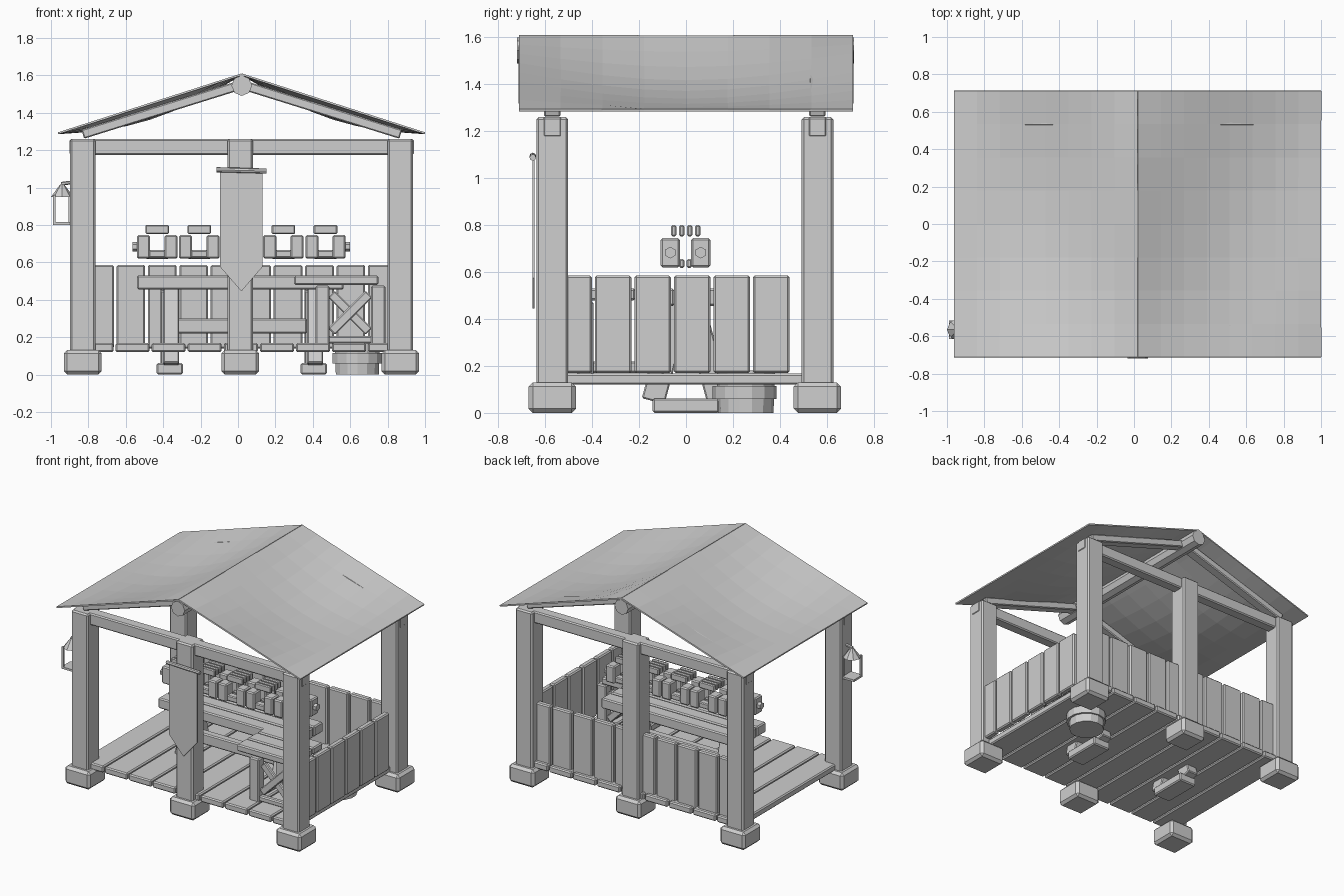
import bpy, bmesh, math
from mathutils import Vector, Matrix

old = bpy.data.objects.get("Cube")
if old:
    bpy.data.objects.remove(old, do_unlink=True)

grey = bpy.data.materials.new("plain grey")
grey.use_nodes = True
COLOUR = (0.62, 0.62, 0.62, 1)
grey.diffuse_color = COLOUR
grey.node_tree.nodes["Principled BSDF"].inputs["Base Color"].default_value = COLOUR


def finish(name, bm):
    mesh = bpy.data.meshes.new(name)
    bmesh.ops.recalc_face_normals(bm, faces=bm.faces)
    bm.to_mesh(mesh)
    bm.free()
    mesh.materials.append(grey)
    obj = bpy.data.objects.new(name, mesh)
    bpy.context.collection.objects.link(obj)
    return obj


def box(name, x, y, z, bevel=0.008, matrix=None):
    """Bevelled box from (min, max) ranges."""
    bm = bmesh.new()
    bmesh.ops.create_cube(bm, size=1)
    for v in bm.verts:
        v.co = Vector([r[0] + (c + 0.5) * (r[1] - r[0]) for c, r in zip(v.co, (x, y, z))])
    if bevel:
        bmesh.ops.bevel(bm, geom=bm.edges[:], offset=bevel, segments=1, affect='EDGES')
    if matrix:
        bm.transform(matrix)
    return finish(name, bm)


def beam(name, a, b, width, depth, side=Vector((0, 1, 0)), bevel=0.006):
    """Box running from a to b; width lies along side, depth across it."""
    a, b = Vector(a), Vector(b)
    along = (b - a).normalized()
    across = along.cross(side).normalized()
    m = Matrix((side, across, along)).transposed().to_4x4()
    m.translation = (a + b) / 2
    h = (b - a).length / 2
    return box(name, (-width / 2, width / 2), (-depth / 2, depth / 2), (-h, h), bevel, m)


def rod(name, a, b, r, sides=8, r2=None):
    a, b = Vector(a), Vector(b)
    bm = bmesh.new()
    bmesh.ops.create_cone(bm, cap_ends=True, segments=sides, radius1=r,
                          radius2=r if r2 is None else r2, depth=(b - a).length)
    m = (b - a).to_track_quat('Z', 'Y').to_matrix().to_4x4()
    m.translation = (a + b) / 2
    bm.transform(m)
    return finish(name, bm)


def around(c, half):
    return (c - half, c + half)


# Posts on footing blocks
for y in (-0.57, 0.56):
    for x in (-0.83, 0.012, 0.868):
        box("footing", around(x, 0.101), around(y, 0.101), (0, 0.13), 0.018)
        box("post", around(x, 0.068), around(y, 0.068), (0.12, 1.26), 0.01)
    box("cross_beam", (-0.9, 0.94), around(y, 0.04), (1.175, 1.26))
    # Gable rafters
    for end in (-0.83, 0.87):
        beam("rafter", (end, y, 1.285), (0.02, y, 1.55), 0.07, 0.05)

# Ridge log
rod("ridge_log", (0.02, -0.72, 1.545), (0.02, 0.715, 1.545), 0.055)

# Sagging roof sheets
for eave in (-0.962, 1.0):
    bm = bmesh.new()
    bmesh.ops.create_grid(bm, x_segments=8, y_segments=8, size=0.5)
    for v in bm.verts:
        u, w = v.co.x + 0.5, v.co.y
        sag = 0.08 * math.sin(math.pi * u) * math.cos(math.pi * w)
        v.co = (0.02 + u * (eave - 0.02), w * 1.425, 1.605 - 0.315 * u - sag)
    sheet = finish("roof_sheet", bm)
    solid = sheet.modifiers.new("thickness", 'SOLIDIFY')
    solid.thickness = 0.01
    solid.offset = 0

# Floor planks
for i in range(9):
    box("floor_plank", around(-0.757 + i * 0.193, 0.091), (-0.6, 0.6), (0.12, 0.168))

# Low walls at the back and on one side
for i in range(10):
    box("back_panel", around(-0.741 + i * 0.168, 0.077), around(0.55, 0.022), (0.14, 0.585))
for i in range(6):
    box("side_panel", around(0.89, 0.022), around(-0.479 + i * 0.1685, 0.078), (0.17, 0.585))

# Table: slatted top, splayed legs, feet and stretcher
for y in (-0.1, 0.01, 0.12):
    box("table_top_slat", (-0.54, 0.565), around(y, 0.05), (0.455, 0.53))
for x in (-0.365, 0.405):
    box("table_foot", around(x, 0.07), around(0, 0.142), (0, 0.062))
    for s in (-1, 1):
        beam("table_leg", (x - 0.008 * s, 0.14 * s, 0.05), (x - 0.008 * s, 0.03 * s, 0.46),
             0.085, 0.1, Vector((1, 0, 0)))
box("table_stretcher", (-0.33, 0.37), around(0, 0.03), (0.22, 0.3))

# Row of slatted racks above the table
for i in range(5):
    cx = 0.018 + (i - 2) * 0.225
    for sx in (-0.073, 0.073):
        for y in (-0.067, 0.063):
            box("rack_block", around(cx + sx, 0.035), around(y, 0.041), (0.62, 0.745))
    for y in (-0.052, -0.018, 0.016, 0.05):
        box("rack_top_slat", around(cx, 0.063), around(y, 0.011), (0.752, 0.8), 0.006)
    for y in (-0.018, 0.014):
        box("rack_lower_slat", around(cx, 0.063), around(y, 0.011), (0.618, 0.655), 0.006)
    for y in (-0.067, 0.063):
        box("rack_sill", around(cx, 0.06), around(y, 0.025), (0.625, 0.665), 0.006)
for y in (-0.067, 0.063):
    for x in (-0.54, 0.575):
        rod("end_bolt", (x - 0.025, y, 0.683), (x + 0.025, y, 0.683), 0.025, 6)

# Crate with crossed braces and a lid
for x in (0.452, 0.75):
    for y in (-0.43, -0.13):
        box("crate_post", around(x, 0.038), around(y, 0.035), (0.15, 0.475))
    box("crate_side_rail", around(x, 0.02), (-0.42, -0.14), (0.17, 0.22))
for y in (-0.43, -0.13):
    box("crate_rail", (0.47, 0.73), around(y, 0.02), (0.165, 0.205))
    beam("crate_brace", (0.5, y, 0.23), (0.7, y, 0.43), 0.03, 0.05)
    beam("crate_brace", (0.7, y + 0.01, 0.23), (0.5, y + 0.01, 0.43), 0.03, 0.05)
for i in range(3):
    box("crate_lid_board", (0.3, 0.75), around(-0.39 + i * 0.12, 0.055), (0.48, 0.53))

# Shallow tub set through the floor, with a wider hoop
rod("tub", (0.638, 0.255, 0), (0.638, 0.255, 0.18), 0.118, 14, 0.124)
rod("tub_hoop", (0.638, 0.25, 0.06), (0.638, 0.25, 0.115), 0.136, 14)

# Pointed banner on a rod
bm = bmesh.new()
outline = [(-0.095, 1.09), (-0.095, 0.575), (0.018, 0.445), (0.13, 0.575), (0.13, 1.09)]
face = bm.faces.new([bm.verts.new((x, -0.655, z)) for x, z in outline])
side = bmesh.ops.extrude_face_region(bm, geom=[face])
for v in side["geom"]:
    if isinstance(v, bmesh.types.BMVert):
        v.co.y += 0.01
finish("banner", bm)
rod("banner_rod", (-0.115, -0.653, 1.095), (0.152, -0.653, 1.088), 0.014)

# Hanging lantern on the front corner post
LX, LY = -0.94, -0.565
box("lantern_base", around(LX, 0.05), around(LY, 0.05), (0.8, 0.815), 0)
for s in (-0.042, 0.042):
    box("lantern_bar", around(LX + s, 0.007), around(LY + s, 0.007), (0.81, 0.96), 0)
rod("lantern_cap", (LX, LY, 0.95), (LX, LY, 1.015), 0.06, 8, 0.012)
rod("lantern_hook", (LX - 0.005, LY, 1.02), (-0.87, LY, 1.03), 0.01, 6)
